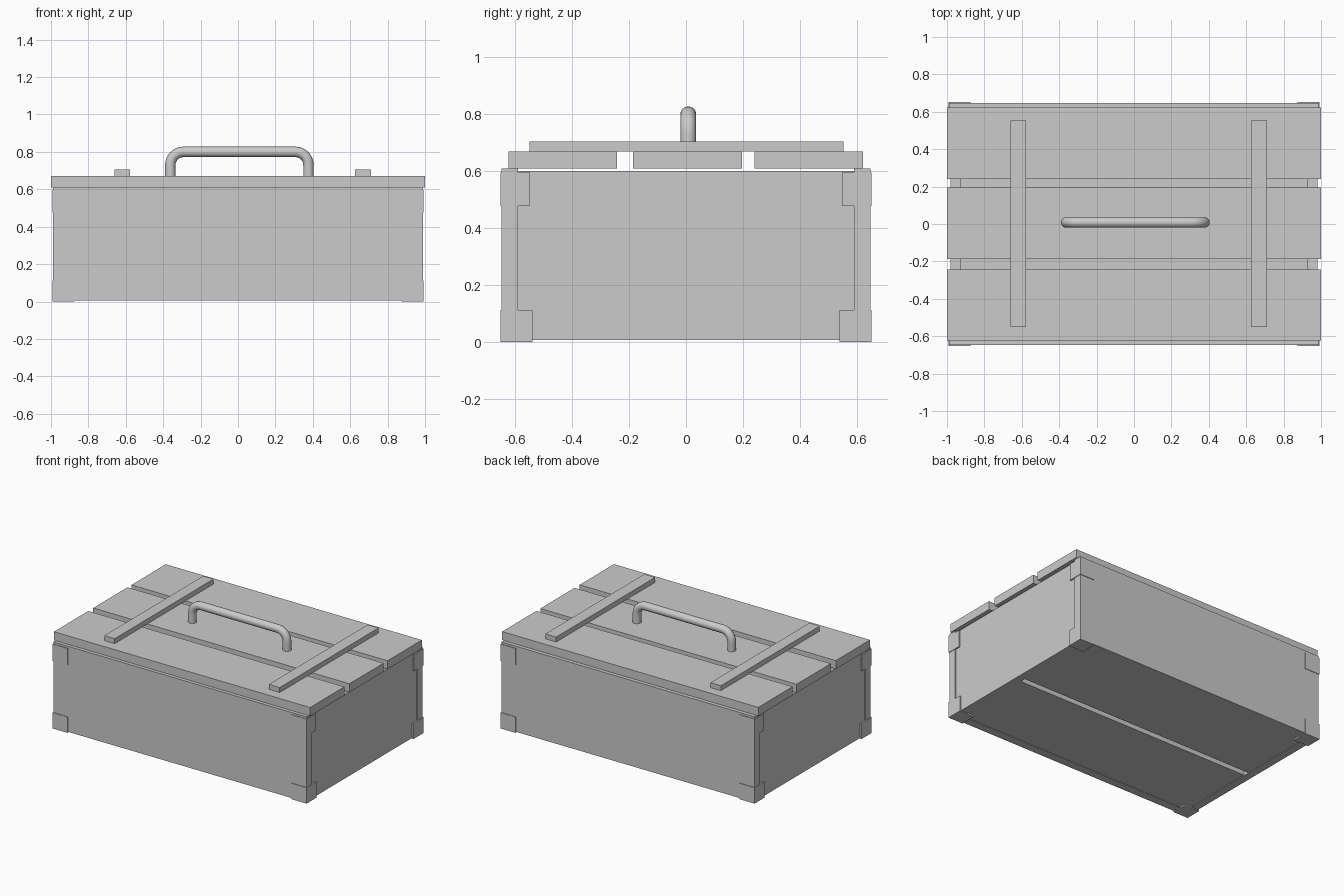
import bpy, math

if "Cube" in bpy.data.objects:
    bpy.data.objects.remove(bpy.data.objects["Cube"])


def box(name, x0, x1, y0, y1, z0, z1):
    xs, ys, zs = sorted((x0, x1)), sorted((y0, y1)), sorted((z0, z1))
    verts = [(x, y, z) for x in xs for y in ys for z in zs]
    faces = [(0, 1, 3, 2), (4, 6, 7, 5), (0, 4, 5, 1),
             (2, 3, 7, 6), (0, 2, 6, 4), (1, 5, 7, 3)]
    me = bpy.data.meshes.new(name)
    me.from_pydata(verts, [], faces)
    ob = bpy.data.objects.new(name, me)
    bpy.context.collection.objects.link(ob)
    return ob


# Crate walls: long walls overlap the ends of the short walls
for s, n in ((-1, "front"), (1, "back")):
    box(n + "_wall", -0.988, 0.988, s * 0.59, s * 0.648, 0.006, 0.61)
for s, n in ((-1, "left"), (1, "right")):
    box(n + "_wall", s * 0.928, s * 0.982, -0.59, 0.59, 0.006, 0.60)

# Floor planks with a narrow gap
box("floor_plank_front", -0.928, 0.928, -0.59, -0.018, 0.01, 0.06)
box("floor_plank_back", -0.928, 0.928, 0.022, 0.59, 0.01, 0.06)

# Thin corner brackets
X, Y = 0.992, 0.652
for sx in (-1, 1):
    for sy in (-1, 1):
        for level, z0, z1 in (("lower", 0.0, 0.112), ("upper", 0.477, 0.596)):
            n = level + "_bracket"
            inner = 0.54 if level == "lower" else 0.548
            box(n + "_end", sx * 0.975, sx * X, sy * inner, sy * Y, z0, z1)
            box(n + "_face", sx * 0.875, sx * X, sy * 0.64, sy * Y, z0, z1)
        box("lower_bracket_base", sx * 0.875, sx * X, sy * 0.54, sy * Y, 0.0, 0.012)

# Lid planks
for i, (a, b) in enumerate(((-0.624, -0.242), (-0.186, 0.196), (0.24, 0.622))):
    box("lid_plank_%d" % (i + 1), -1, 1, a, b, 0.61, 0.67)

# Battens across the lid
box("batten_left", -0.659, -0.578, -0.55, 0.553, 0.67, 0.705)
box("batten_right", 0.626, 0.711, -0.55, 0.553, 0.67, 0.705)

# Bent tube handle
r, bend, top = 0.028, 0.07, 0.80
xl, xr, yc = -0.362, 0.377, 0.008
pts = [(xl, yc, 0.66)]
for cx, start in ((xl + bend, 180), (xr - bend, 90)):
    for k in range(9):
        a = math.radians(start - 90 * k / 8)
        pts.append((cx + bend * math.cos(a), yc, top - bend + bend * math.sin(a)))
pts.append((xr, yc, 0.66))
cu = bpy.data.curves.new("handle", 'CURVE')
cu.dimensions = '3D'
cu.bevel_depth = r
cu.bevel_resolution = 6
cu.use_fill_caps = True
sp = cu.splines.new('POLY')
sp.points.add(len(pts) - 1)
for p, c in zip(sp.points, pts):
    p.co = (*c, 1)
handle = bpy.data.objects.new("handle", cu)
bpy.context.collection.objects.link(handle)
bpy.context.view_layer.objects.active = handle
handle.select_set(True)
bpy.ops.object.convert(target='MESH')
bpy.ops.object.shade_smooth_by_angle(angle=math.radians(40))
